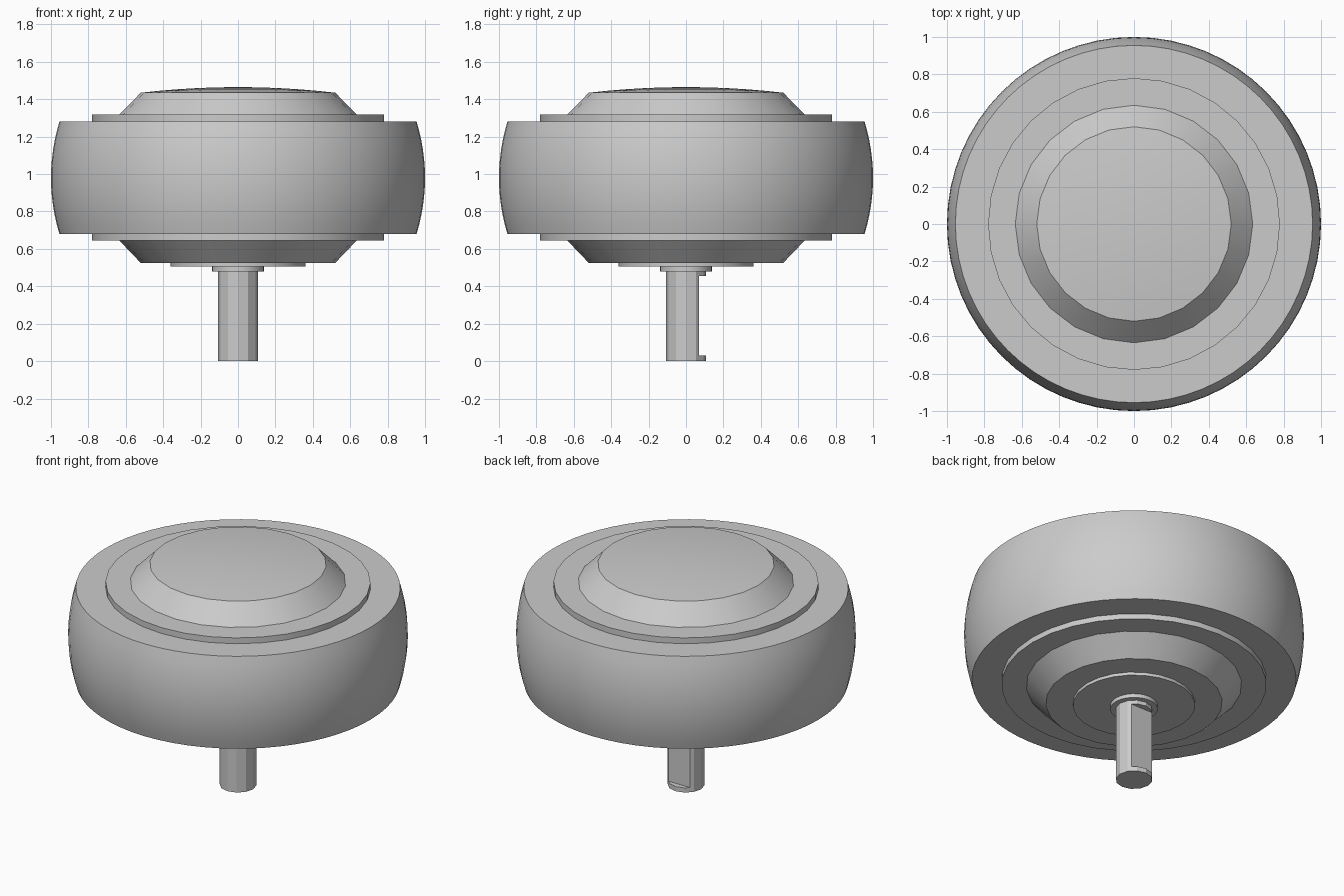
import bpy
import bmesh
from math import radians, sin, cos, pi, sqrt

cube = bpy.data.objects.get("Cube")
if cube:
    bpy.data.objects.remove(cube, do_unlink=True)

grey = bpy.data.materials.new("plain grey")
grey.use_nodes = True
colour = (0.6, 0.6, 0.6, 1)
grey.diffuse_color = colour
grey.node_tree.nodes["Principled BSDF"].inputs["Base Color"].default_value = colour


def finish(name, bm):
    bmesh.ops.recalc_face_normals(bm, faces=bm.faces[:])
    mesh = bpy.data.meshes.new(name)
    bm.to_mesh(mesh)
    bm.free()
    mesh.materials.append(grey)
    obj = bpy.data.objects.new(name, mesh)
    bpy.context.collection.objects.link(obj)
    bpy.ops.object.select_all(action="DESELECT")
    obj.select_set(True)
    bpy.context.view_layer.objects.active = obj
    bpy.ops.object.shade_smooth_by_angle(angle=radians(25))
    return obj


def lathe(name, profile, sides):
    """Closed solid turned about z from (radius, height) points, bottom to top."""
    bm = bmesh.new()
    rings = []
    for r, z in profile:
        count = sides if r > 0 else 1
        rings.append([bm.verts.new((r * cos(2 * pi * i / sides), r * sin(2 * pi * i / sides), z))
                      for i in range(count)])
    for low, high in zip(rings, rings[1:]):
        for i in range(sides):
            j = (i + 1) % sides
            if len(high) == 1:
                bm.faces.new((low[i], low[j], high[0]))
            else:
                bm.faces.new((low[i], low[j], high[j], high[i]))
    bm.faces.new(rings[0])
    if len(rings[-1]) > 1:
        bm.faces.new(rings[-1])
    return finish(name, bm)


# Crowned tyre
mid, half, crown = 0.98, 0.30, 0.045
steps = 12
tyre = [(1 - crown * t * t, mid + half * t)
        for t in (2 * i / steps - 1 for i in range(steps + 1))]
lathe("tyre", tyre, 64)

# Hub flange standing proud of both tyre faces
lathe("hub_flange", [(0.78, 0.645), (0.78, 1.318)], 32)

# Tapered hub with a shallow domed cap
dome_r, dome_z, dome_h = 0.52, 1.435, 0.03
dome = [(dome_r * k / 5, dome_z + dome_h * (1 - (k / 5) ** 2)) for k in range(4, -1, -1)]
lathe("hub", [(0.52, 0.525), (0.635, 0.645), (0.635, 1.318), (dome_r, dome_z)] + dome, 24)

# Mounting boss and collar
lathe("boss", [(0.36, 0.505), (0.36, 0.53)], 24)
lathe("collar", [(0.14, 0.48), (0.14, 0.51)], 24)

# Drive shaft with a flat cut into its back, leaving a rim at each end
shaft_r, flat_y = 0.108, 0.07
lathe("shaft_tip", [(shaft_r, 0), (shaft_r, 0.03)], 12)
lathe("shaft_root", [(shaft_r, 0.455), (shaft_r, 0.485)], 12)

# The flat part of the shaft has a D-shaped section
edge_x = sqrt(shaft_r ** 2 - flat_y ** 2) * 0.95
outline = [(shaft_r * cos(a), shaft_r * sin(a)) for a in (pi + pi * i / 6 for i in range(-1, 8))
           if shaft_r * sin(a) < flat_y]
outline += [(edge_x, flat_y), (-edge_x, flat_y)]
bm = bmesh.new()
low, high = ([bm.verts.new((x, y, z)) for x, y in outline] for z in (0.03, 0.455))
bm.faces.new(low)
bm.faces.new(high)
for i in range(len(outline)):
    j = (i + 1) % len(outline)
    bm.faces.new((low[i], low[j], high[j], high[i]))
finish("shaft_flat", bm)
